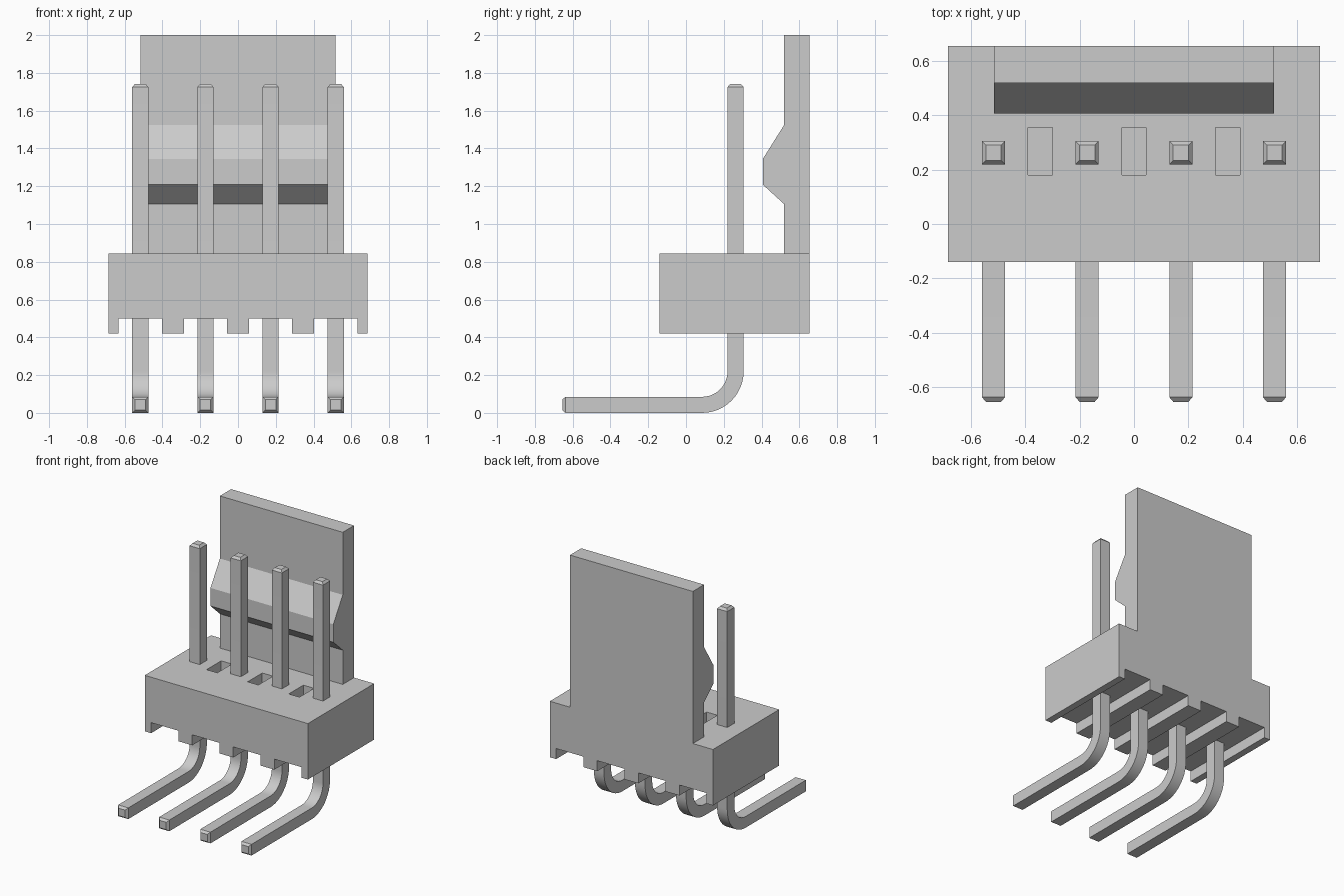
import bpy, bmesh, math
from mathutils import Vector

cube = bpy.data.objects.get("Cube")
if cube:
    bpy.data.objects.remove(cube, do_unlink=True)

grey = bpy.data.materials.new("light_grey")
grey.diffuse_color = (0.6, 0.6, 0.6, 1)
grey.use_nodes = True
grey.node_tree.nodes["Principled BSDF"].inputs["Base Color"].default_value = (0.6, 0.6, 0.6, 1)

PITCH = 0.345
PIN_X = [(i - 1.5) * PITCH for i in range(4)]


def add_object(name, bm):
    bmesh.ops.recalc_face_normals(bm, faces=bm.faces)
    mesh = bpy.data.meshes.new(name)
    bm.to_mesh(mesh)
    bm.free()
    mesh.materials.append(grey)
    ob = bpy.data.objects.new(name, mesh)
    bpy.context.collection.objects.link(ob)
    return ob


def extrude_profile(name, points, offset):
    """Fill a closed outline and extrude it along the offset."""
    bm = bmesh.new()
    face = bm.faces.new([bm.verts.new(p) for p in points])
    res = bmesh.ops.extrude_face_region(bm, geom=[face])
    verts = [v for v in res["geom"] if isinstance(v, bmesh.types.BMVert)]
    bmesh.ops.translate(bm, verts=verts, vec=offset)
    return add_object(name, bm)


def pin(name, x):
    """Square wire bent through a right angle, with chamfered ends."""
    cy, cz, radius, half, tip = 0.085, 0.22, 0.1775, 0.0425, 0.028
    # stations: y, z, direction angle (0 = along +y, 90 degrees = up), half depth
    path = [(-0.655, 0.0425, 0, tip), (-0.638, 0.0425, 0, half)]
    steps = 12
    for i in range(steps + 1):
        a = math.pi / 2 * i / steps
        path.append((cy + radius * math.sin(a), cz - radius * math.cos(a), a, half))
    up = math.pi / 2
    path += [(cy + radius, 1.725, up, half), (cy + radius, 1.742, up, tip)]

    bm = bmesh.new()
    rings = []
    for y, z, a, h in path:
        n = Vector((0, -math.sin(a), math.cos(a)))
        side = Vector((1, 0, 0))
        c = Vector((x, y, z))
        rings.append([bm.verts.new(c + side * (u * h) + n * (v * h))
                      for u, v in ((-1, -1), (1, -1), (1, 1), (-1, 1))])
    for r0, r1 in zip(rings, rings[1:]):
        for k in range(4):
            j = (k + 1) % 4
            bm.faces.new((r0[k], r0[j], r1[j], r1[k]))
    bm.faces.new(rings[0])
    bm.faces.new(rings[-1])
    ob = add_object(name, bm)
    bpy.ops.object.select_all(action="DESELECT")
    ob.select_set(True)
    bpy.context.view_layer.objects.active = ob
    bpy.ops.object.shade_smooth_by_angle(angle=math.radians(15))
    return ob


# Housing: block with a channel under each pin
X, FRONT, BACK, BOTTOM, ROOF, TOP = 0.685, -0.14, 0.655, 0.42, 0.50, 0.845
outline = [(-X, TOP), (-X, BOTTOM)]
for px in PIN_X:
    l, r = px - 0.1145, px + 0.1145
    outline += [(l, BOTTOM), (l, ROOF), (r, ROOF), (r, BOTTOM)]
outline += [(X, BOTTOM), (X, TOP)]
housing = extrude_profile("housing", [(x, FRONT, z) for x, z in outline],
                          (0, BACK - FRONT, 0))

# Blind pockets in the top, between the pins
bm = bmesh.new()
for x in (-PITCH, 0, PITCH):
    res = bmesh.ops.create_cube(bm, size=1)
    bmesh.ops.scale(bm, verts=res["verts"], vec=(0.09, 0.175, 0.4))
    bmesh.ops.translate(bm, verts=res["verts"], vec=(x, 0.2675, TOP))
cutter = add_object("pocket_cutter", bm)
cutter.hide_render = True
cutter.hide_set(True)
cutter.display_type = "WIRE"
mod = housing.modifiers.new("pockets", "BOOLEAN")
mod.operation = "DIFFERENCE"
mod.solver = "EXACT"
mod.object = cutter
bpy.context.view_layer.objects.active = housing
bpy.ops.object.modifier_apply(modifier=mod.name)
bpy.data.objects.remove(cutter, do_unlink=True)

# Locking wall with its latch ridge
W = 0.516
wall = [(BACK, TOP), (BACK, 2.0), (0.52, 2.0), (0.52, 1.525),
        (0.407, 1.345), (0.407, 1.208), (0.52, 1.105), (0.52, TOP)]
extrude_profile("locking_wall", [(-W, y, z) for y, z in wall], (2 * W, 0, 0))

# Bent pins
for i, px in enumerate(PIN_X):
    pin(f"pin_{i + 1}", px)
